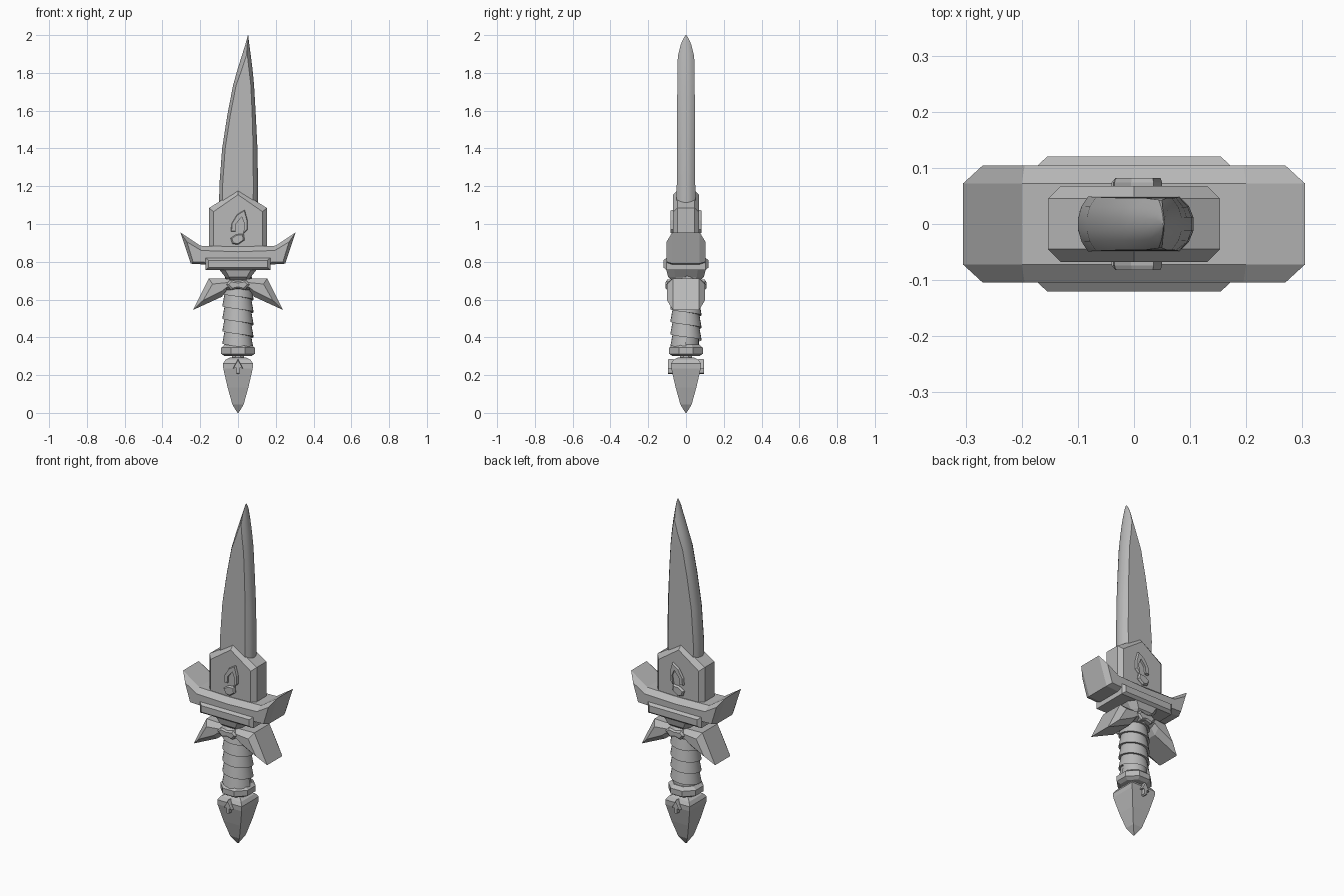
import bpy, bmesh, math

if "Cube" in bpy.data.objects:
    bpy.data.objects.remove(bpy.data.objects["Cube"])

grey = bpy.data.materials.new("steel grey")
grey.diffuse_color = (0.48, 0.48, 0.48, 1)
grey.use_nodes = True
grey.node_tree.nodes["Principled BSDF"].inputs["Base Color"].default_value = grey.diffuse_color


def finish(name, bm, smooth=None):
    bmesh.ops.recalc_face_normals(bm, faces=bm.faces)
    me = bpy.data.meshes.new(name)
    bm.to_mesh(me)
    bm.free()
    me.materials.append(grey)
    ob = bpy.data.objects.new(name, me)
    bpy.context.collection.objects.link(ob)
    if smooth:
        bpy.ops.object.select_all(action='DESELECT')
        bpy.context.view_layer.objects.active = ob
        ob.select_set(True)
        bpy.ops.object.shade_smooth_by_angle(angle=math.radians(smooth))
    return ob


def loft(name, rings, smooth=None):
    """Skin closed rings with equal point counts and cap both ends."""
    bm = bmesh.new()
    vs = [[bm.verts.new(p) for p in r] for r in rings]
    n = len(vs[0])
    for a, b in zip(vs, vs[1:]):
        for i in range(n):
            j = (i + 1) % n
            bm.faces.new((a[i], a[j], b[j], b[i]))
    bm.faces.new(vs[0])
    bm.faces.new(vs[-1])
    return finish(name, bm, smooth)


def plate(name, outer, inner, y_edge, y_face, y_mid=0):
    """Upright plate with chamfered front and back."""
    def ring(pts, y):
        return [(x, y_mid + y, z) for x, z in pts]
    return loft(name, [ring(inner, -y_face), ring(outer, -y_edge),
                       ring(outer, y_edge), ring(inner, y_face)])


def mirrored(half):
    """Complete a half outline (x >= 0) across x = 0."""
    return half + [(-x, z) for x, z in reversed(half) if x > 0]


def stack(name, levels, sides, turn=0.0, smooth=None):
    """Stack of regular rings from (radius, z) pairs."""
    return loft(name, [[(r * math.cos(turn + math.tau * i / sides),
                         r * math.sin(turn + math.tau * i / sides), z)
                        for i in range(sides)] for r, z in levels], smooth)


# Blade: z, left edge, left face, right face, right edge, half thickness
blade = [(1.04, -.100, -.080, .080, .105, .049),
         (1.20, -.099, -.082, .081, .106, .049),
         (1.40, -.084, -.068, .080, .103, .048),
         (1.58, -.056, -.040, .075, .094, .047),
         (1.735, -.026, -.010, .068, .085, .046),
         (1.82, -.002, .021, .058, .077, .046),
         (1.89, .020, .044, .050, .068, .043),
         (1.95, .039, .049, .051, .060, .028),
         (1.98, .047, .051, .053, .056, .015),
         (2.00, .052, .0525, .0535, .054, .003)]
rings = []
for z, le, lf, rf, re, t in blade:
    lm, rm = le + (lf - le) * .32, re + (rf - re) * .32
    half = [(le, .24 * t), (lm, .64 * t), (lf, t), (rf, t), (rm, .64 * t), (re, .24 * t)]
    rings.append([(x, y, z) for x, y in half] + [(x, -y, z) for x, y in reversed(half)])
loft("blade", rings, 35)

# Pointed block holding the blade
plate("blade_socket",
      mirrored([(0, 1.18), (.153, 1.085), (.153, .80), (0, .80)]),
      mirrored([(0, 1.155), (.13, 1.065), (.13, .82), (0, .82)]), .045, .068)

# Upswept crossguard
plate("crossguard",
      mirrored([(0, .88), (.20, .885), (.305, .955), (.25, .79), (0, .775)]),
      mirrored([(0, .853), (.195, .86), (.27, .905), (.238, .80), (0, .79)]), .072, .104)
plate("guard_bar",
      mirrored([(0, .82), (.172, .82), (.172, .757), (0, .757)]),
      mirrored([(0, .808), (.155, .808), (.155, .77), (0, .77)]), .104, .12)

# Tapered collar below the guard
loft("guard_collar", [[(x * sx, y * sy, z) for x, y in
                       ((.7, 1), (1, .6), (1, -.6), (.7, -1), (-.7, -1), (-1, -.6), (-1, .6), (-.7, 1))]
                      for sx, sy, z in ((.05, .06, .69), (.068, .095, .72), (.10, .105, .76))])

# Downswept lower wings
plate("lower_wings",
      mirrored([(0, .705), (.055, .71), (.155, .712), (.238, .545), (.085, .615), (.06, .65), (0, .655)]),
      mirrored([(0, .692), (.055, .69), (.135, .682), (.185, .595), (.085, .645), (.06, .665), (0, .668)]),
      .07, .10)
plate("wing_clasp",
      mirrored([(0, .695), (.04, .705), (.062, .68), (.035, .65), (0, .66)]),
      mirrored([(0, .688), (.035, .693), (.05, .68), (.03, .66), (0, .668)]), .10, .108)

# Grip core with a stepped spiral wrap
stack("grip_core", [(.068, .34), (.068, .72)], 24, smooth=40)
bm = bmesh.new()
seg, turns, pitch, z0 = 24, 5, .066, .335
low, high = [], []
for i in range(seg * turns + 1):
    a, z = -math.tau * i / seg, z0 + pitch * i / seg
    c, s = math.cos(a), math.sin(a)
    low.append(bm.verts.new((.083 * c, .083 * s, z)))
    high.append(bm.verts.new((.071 * c, .071 * s, z + pitch)))
for i in range(seg * turns):
    bm.faces.new((low[i], low[i + 1], high[i + 1], high[i]))
    if i + seg < seg * turns:
        bm.faces.new((high[i], high[i + 1], low[i + seg + 1], low[i + seg]))
finish("grip_wrap", bm, 35)

# Ring and neck under the grip
stack("grip_ring", [(.075, .30), (.096, .313), (.096, .345), (.075, .362)], 8, math.pi / 8)
stack("pommel_neck", [(.035, .27), (.035, .31)], 8, math.pi / 8)

# Four-sided pointed pommel
stack("pommel", [(r * math.sqrt(2), z) for r, z in
                 ((.003, 0), (.03, .045), (.055, .135), (.078, .235), (.079, .262), (.066, .282), (.045, .292))],
      4, math.pi / 4)

# Raised ornaments on front and back
flame = [(-.037, .96), (-.035, 1.0), (-.005, 1.05), (.035, 1.075),
         (.05, 1.02), (.05, .97), (.03, .95), (.037, 1.0), (.02, 1.04), (-.012, 1.0), (-.015, .96)]
ember = [(-.04, .925), (-.01, .945), (.03, .948), (.035, .915), (.0, .89), (-.03, .895)]
arrow = mirrored([(0, .285), (.027, .235), (.009, .24), (.009, .21), (0, .205)])


def shrink(pts, f):
    cx = sum(p[0] for p in pts) / len(pts)
    cz = sum(p[1] for p in pts) / len(pts)
    return [(cx + (x - cx) * f, cz + (z - cz) * f) for x, z in pts]


for side, label in ((-1, "front"), (1, "back")):
    plate("flame_" + label, flame, shrink(flame, .93), .008, .016, side * .066)
    plate("ember_" + label, ember, shrink(ember, .8), .008, .016, side * .066)
    plate("arrow_" + label, arrow, shrink(arrow, .9), .012, .017, side * .079)
